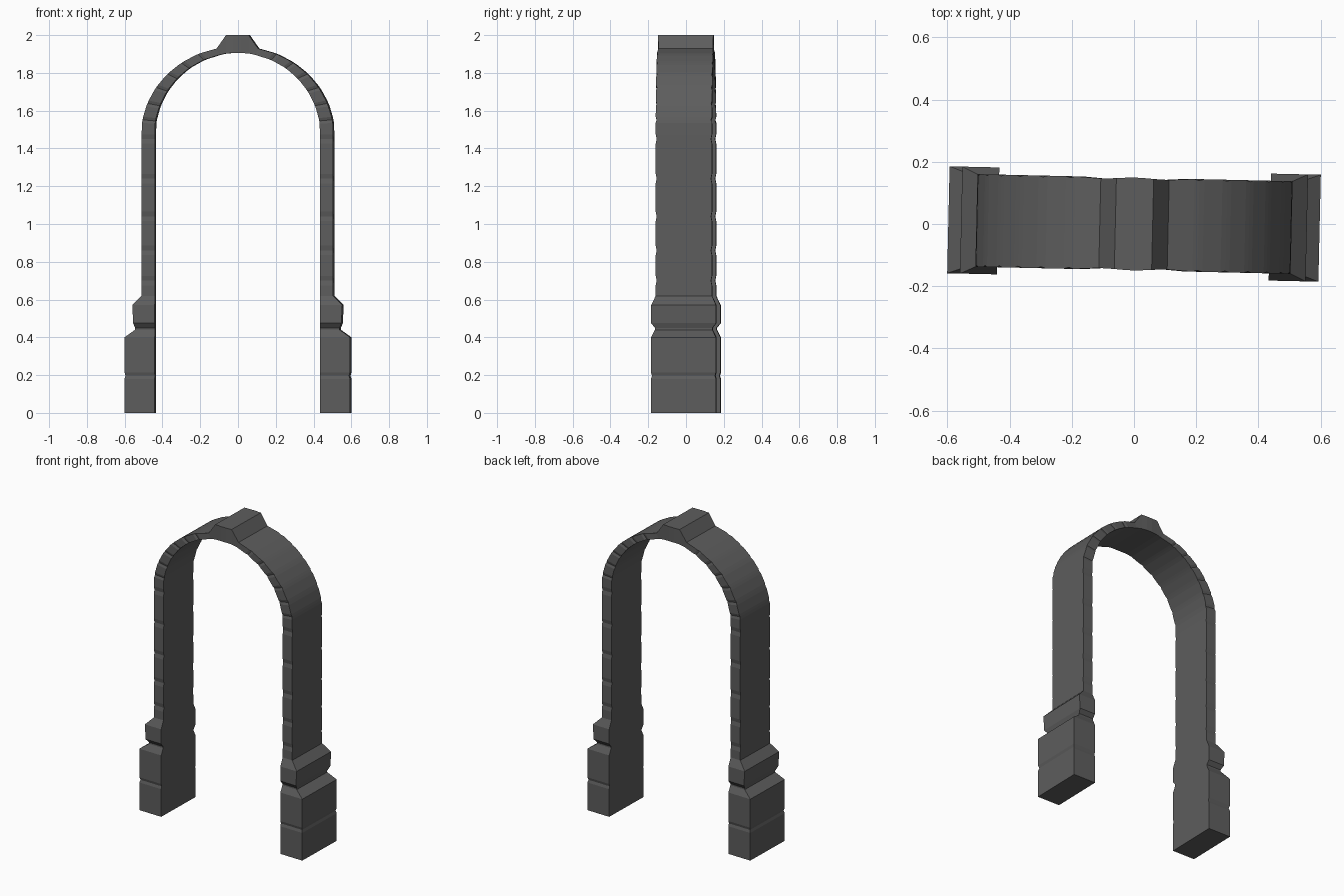
import bpy, bmesh
from math import sin, cos, radians

if "Cube" in bpy.data.objects:
    bpy.data.objects.remove(bpy.data.objects["Cube"])

IN, OUT, D = 0.44, 0.507, 0.149      # inner / outer half width, half depth of the arch band
GROOVE = 0.005                       # joint depth on front and back faces

# Each station: (inner x, inner z, outer x, outer z, half depth), right half only
stations = []


def level(z, outer, depth):
    stations.append((IN - 0.003, z, outer, z, depth))


def band(angle, depth):
    a = radians(angle)
    stations.append((IN * cos(a), 1.47 + 0.435 * sin(a),
                     0.51 * cos(a), 1.47 + 0.47 * sin(a), depth))


# plinth with one joint, then the collar
for z, outer, depth in [(0, .597, .172), (.18, .597, .172), (.197, .592, .167),
                        (.214, .597, .172), (.40, .597, .172),
                        (.44, .542, .152), (.45, .542, .152), (.475, .551, .172),
                        (.57, .556, .172), (.62, OUT, D)]:
    level(z, outer, depth)

# shaft blocks separated by shallow joints
for z in (.70, .86, 1.04, 1.24, 1.45):
    level(z - .025, OUT, D)
    level(z, OUT, D - GROOVE)
    level(z + .025, OUT, D)

# curved voussoirs
for a in (10, 21, 32.5, 43.5, 54.5, 66):
    band(a - 2, D)
    band(a, D - GROOVE)
    band(a + 2, D)

# keystone
stations += [(.095, 1.895, .11, 1.929, D - GROOVE),
             (.06, 1.903, .06, 2.0, D - .003),
             (.02, 1.905, .02, 2.0, D)]

# sweep the rectangular section over the whole arch
full = [(xi, zi, xo, zo, d) for xi, zi, xo, zo, d in stations]
full += [(-xi, zi, -xo, zo, d) for xi, zi, xo, zo, d in reversed(stations)]
bm = bmesh.new()
rings = [[bm.verts.new(p) for p in ((xi, -d, zi), (xo, -d, zo), (xo, d, zo), (xi, d, zi))]
         for xi, zi, xo, zo, d in full]
for a, b in zip(rings, rings[1:]):
    for i in range(4):
        j = (i + 1) % 4
        bm.faces.new((a[i], a[j], b[j], b[i]))
bm.faces.new(rings[0])
bm.faces.new(rings[-1])
bmesh.ops.recalc_face_normals(bm, faces=bm.faces)

mesh = bpy.data.meshes.new("stone_arch")
bm.to_mesh(mesh)
bm.free()
arch = bpy.data.objects.new("stone_arch", mesh)
bpy.context.collection.objects.link(arch)
arch.rotation_euler.z = radians(-1.3)   # slight twist seen from above

# dark stone
stone = bpy.data.materials.new("dark_stone")
stone.diffuse_color = (0.11, 0.11, 0.11, 1)
stone.use_nodes = True
stone.node_tree.nodes["Principled BSDF"].inputs["Base Color"].default_value = stone.diffuse_color
mesh.materials.append(stone)
